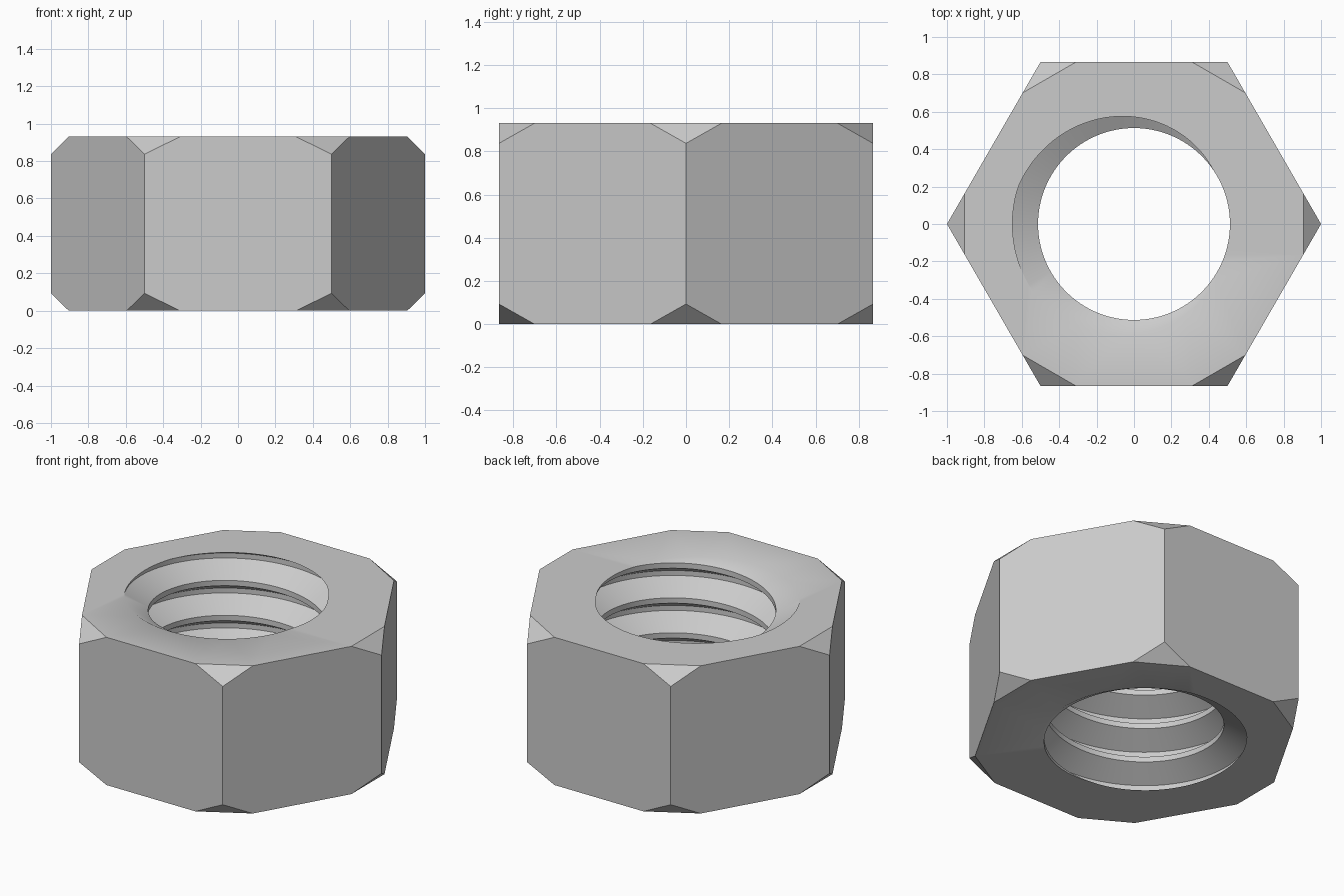
import bpy
import bmesh
import math
from mathutils import Vector

if "Cube" in bpy.data.objects:
    bpy.data.objects.remove(bpy.data.objects["Cube"])

HEIGHT = 0.93
CHAMFER_DROP = 0.093     # height lost at each hexagon corner
CHAMFER_RUN = 0.19       # share of each hexagon edge cut by a chamfer
CREST, ROOT = 0.513, 0.65
PITCH = 0.22
COLUMNS = 96
# Angle at which each edge of the thread profile reaches the top, and its radius
PROFILE = [(35, CREST), (162, ROOT), (213, ROOT), (340, CREST)]


def corner(i, z):
    a = math.radians(60 * i)
    return Vector((math.cos(a), math.sin(a), z))


def thread_column(degrees):
    """Points up the bore at one angle, clipped to the two end faces."""
    pts = sorted((HEIGHT + PITCH * ((degrees - a) / 360 + k), r)
                 for k in range(-6, 4) for a, r in PROFILE)

    def radius_at(z):
        for (z0, r0), (z1, r1) in zip(pts, pts[1:]):
            if z0 <= z <= z1:
                return r0 + (r1 - r0) * (z - z0) / (z1 - z0)
        return CREST

    a = math.radians(degrees)
    column = []
    for z, r in pts:
        clipped = min(max(z, 0), HEIGHT)
        if clipped != z:
            r = radius_at(clipped)
        column.append(Vector((r * math.cos(a), r * math.sin(a), clipped)))
    return column


bm = bmesh.new()


def face(points):
    bm.faces.new([bm.verts.new(p) for p in points])


# Hexagon sides and flat corner chamfers
for i in range(6):
    for z, drop in ((0, CHAMFER_DROP), (HEIGHT, -CHAMFER_DROP)):
        tip = corner(i, z)
        face([corner(i, z + drop),
              tip.lerp(corner(i - 1, z), CHAMFER_RUN),
              tip.lerp(corner(i + 1, z), CHAMFER_RUN)])
    side = []
    for z, drop, order in ((0, CHAMFER_DROP, (i, i + 1)),
                           (HEIGHT, -CHAMFER_DROP, (i + 1, i))):
        a, b = order
        side += [corner(a, z + drop),
                 corner(a, z).lerp(corner(b, z), CHAMFER_RUN),
                 corner(b, z).lerp(corner(a, z), CHAMFER_RUN),
                 corner(b, z + drop)]
    face(side)

# Helical thread inside the bore
grid = [[bm.verts.new(p) for p in thread_column(360 * j / COLUMNS)]
        for j in range(COLUMNS + 1)]
for left, right in zip(grid, grid[1:]):
    for k in range(len(left) - 1):
        quad = (left[k], right[k], right[k + 1], left[k + 1])
        if len({round(v.co.z, 6) for v in quad}) > 1:
            bm.faces.new(quad)
bmesh.ops.remove_doubles(bm, verts=bm.verts, dist=0.0001)
loose = [v for v in bm.verts if not v.link_faces]
bmesh.ops.delete(bm, geom=loose, context='VERTS')

# Flat end faces between the hexagon and the bore
for z in (0, HEIGHT):
    rim = [e for e in bm.edges if e.is_boundary
           and all(abs(v.co.z - z) < 0.0005 for v in e.verts)]
    bmesh.ops.triangle_fill(bm, edges=rim, use_beauty=True,
                            normal=(0, 0, 1 if z else -1))
bmesh.ops.recalc_face_normals(bm, faces=bm.faces)

mesh = bpy.data.meshes.new("hex_nut")
bm.to_mesh(mesh)
bm.free()
nut = bpy.data.objects.new("hex_nut", mesh)
bpy.context.collection.objects.link(nut)

# Plain grey metal
steel = bpy.data.materials.new("light_grey")
steel.use_nodes = True
colour = (0.6, 0.6, 0.6, 1)
steel.diffuse_color = colour
steel.node_tree.nodes["Principled BSDF"].inputs["Base Color"].default_value = colour
mesh.materials.append(steel)

bpy.ops.object.select_all(action='DESELECT')
nut.select_set(True)
bpy.context.view_layer.objects.active = nut
bpy.ops.object.shade_smooth_by_angle(angle=math.radians(32))
